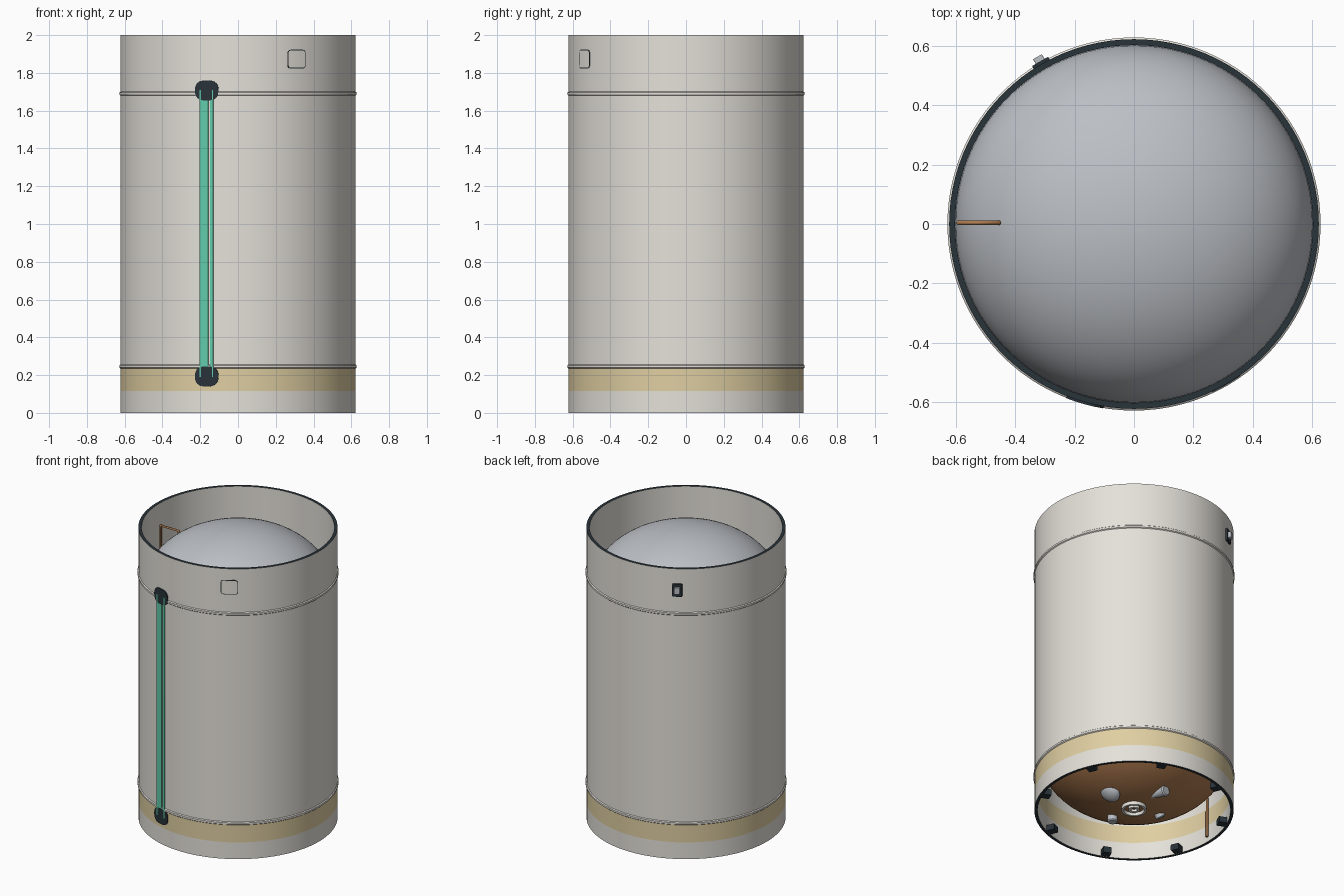
import bpy, bmesh, math
from mathutils import Vector, Matrix

if "Cube" in bpy.data.objects:
    bpy.data.objects.remove(bpy.data.objects["Cube"])

R, RI, SEG = 0.622, 0.602, 96


def material(name, rgb):
    m = bpy.data.materials.new(name)
    m.diffuse_color = (*rgb, 1)
    m.use_nodes = True
    m.node_tree.nodes["Principled BSDF"].inputs["Base Color"].default_value = m.diffuse_color
    return m


WHITE = material("off_white", (0.78, 0.755, 0.70))
YELLOW = material("pale_yellow", (0.74, 0.62, 0.36))
DARK = material("dark_slate", (0.022, 0.033, 0.042))
GREEN = material("teal_green", (0.12, 0.60, 0.40))
GREY = material("light_grey", (0.50, 0.525, 0.56))
COPPER = material("copper_brown", (0.42, 0.195, 0.078))


def finish(name, bm, mats):
    bmesh.ops.recalc_face_normals(bm, faces=bm.faces)
    me = bpy.data.meshes.new(name)
    bm.to_mesh(me)
    bm.free()
    for m in mats:
        me.materials.append(m)
    ob = bpy.data.objects.new(name, me)
    bpy.context.collection.objects.link(ob)
    bpy.ops.object.select_all(action='DESELECT')
    ob.select_set(True)
    bpy.context.view_layer.objects.active = ob
    bpy.ops.object.shade_smooth_by_angle(angle=math.radians(30))
    return ob


def lathe(name, profile, mats, closed=True, seg=SEG, matrix=None, rule=None):
    """Spin an (r, z) profile around z; rule picks a material per face."""
    bm = bmesh.new()
    rows = [[bm.verts.new((r * math.cos(2 * math.pi * k / seg),
                           r * math.sin(2 * math.pi * k / seg), z))
             for k in range(seg)] for r, z in profile]
    n = len(rows)
    for i in range(n if closed else n - 1):
        a, b = rows[i], rows[(i + 1) % n]
        for k in range(seg):
            j = (k + 1) % seg
            bm.faces.new((a[k], a[j], b[j], b[k]))
    bmesh.ops.remove_doubles(bm, verts=bm.verts, dist=1e-5)
    if rule:
        bm.normal_update()
        for f in bm.faces:
            f.material_index = rule(f)
    if matrix:
        bm.transform(matrix)
    return finish(name, bm, mats)


def wall_plate(name, deg, r0, r1, w, h, z, corner, mat, shift=0, curved=False):
    """Rounded rectangle extruded outwards along the wall's radius, optionally wrapped."""
    bm = bmesh.new()
    pts = []
    for q, (sx, sz) in enumerate(((1, 1), (-1, 1), (-1, -1), (1, -1))):
        for s in range(5):
            a = math.radians(90 * q + 22.5 * s)
            pts.append((shift + sx * (w / 2 - corner) + corner * math.cos(a),
                        z + sz * (h / 2 - corner) + corner * math.sin(a)))
    lo = [bm.verts.new((r0, y, zz)) for y, zz in pts]
    hi = [bm.verts.new((r1, y, zz)) for y, zz in pts]
    bm.faces.new(lo)
    bm.faces.new(hi)
    for i in range(len(pts)):
        j = (i + 1) % len(pts)
        bm.faces.new((lo[i], lo[j], hi[j], hi[i]))
    if curved:
        for i in range(1, 10):
            bmesh.ops.bisect_plane(bm, geom=bm.verts[:] + bm.edges[:] + bm.faces[:],
                                   plane_co=(0, shift + w * (i / 10 - 0.5), 0),
                                   plane_no=(0, 1, 0), dist=1e-6)
        for v in bm.verts:
            r, a = v.co.x, v.co.y / R
            v.co.x, v.co.y = r * math.cos(a), r * math.sin(a)
    bm.transform(Matrix.Rotation(math.radians(deg), 4, 'Z'))
    return finish(name, bm, [mat])


# Open tube with dark end rims and a painted band near the bottom
def shell_rule(f):
    if abs(f.normal.z) > 0.9:
        return 2
    return 1 if 0.115 < f.calc_center_median().z < 0.235 else 0


heights = (0, 0.115, 0.235, 2.0)
lathe("outer_shell", [(R, z) for z in heights] + [(RI, z) for z in reversed(heights)],
      [WHITE, YELLOW, DARK], rule=shell_rule)

# Raised hoops with chamfered edges
for name, z in (("lower_hoop", 0.246), ("upper_hoop", 1.69)):
    lathe(name, [(0.618, z - 0.011), (0.622, z - 0.011), (0.628, z - 0.006),
                 (0.628, z + 0.006), (0.622, z + 0.011), (0.618, z + 0.011)], [WHITE])

# Domes closing the tank inside the shell
for name, z0, h, mat in (("upper_dome", 1.56, 0.42, GREY), ("lower_dome", 0.44, -0.42, COPPER)):
    arc = [math.radians(90 * i / 20) for i in range(21)]
    lathe(name, [(RI * math.cos(a), z0 + h * math.sin(a)) for a in arc], [mat], closed=False)

# Cable duct: a wide and a narrow flat strip, with wrapped end caps
DUCT = -105.4
wall_plate("duct_wide_strip", DUCT, 0.612, 0.6283, 0.046, 1.52, 0.95, 0.001, GREEN, shift=-0.014)
wall_plate("duct_narrow_strip", DUCT, 0.612, 0.6283, 0.018, 1.52, 0.95, 0.001, GREEN, shift=0.028)
for name, z in (("lower_duct_cap", 0.193), ("upper_duct_cap", 1.707)):
    wall_plate(name, DUCT, 0.612, 0.629, 0.128, 0.105, z, 0.045, DARK, curved=True)

# Access hatch on a thin dark gasket
wall_plate("hatch_gasket", -60, 0.612, 0.6235, 0.109, 0.099, 1.873, 0.016, DARK, curved=True)
wall_plate("hatch_door", -60, 0.612, 0.6245, 0.100, 0.090, 1.873, 0.012, WHITE, curved=True)

# Socket on the opposite side
wall_plate("socket_base", 120, 0.612, 0.632, 0.062, 0.086, 1.855, 0.004, DARK)
wall_plate("socket_body", 120, 0.62, 0.650, 0.034, 0.044, 1.858, 0.004, GREY)

# Dark blocks round the lower rim
for i in range(8):
    wall_plate("rim_block_%d" % (i + 1), 22.5 + 45 * i, 0.55, 0.608, 0.055, 0.042, 0.022,
               0.004, DARK)

# Vent pipe running down the wall and bending into the upper dome
curve = bpy.data.curves.new("vent_pipe", 'CURVE')
curve.dimensions = '3D'
curve.bevel_depth = 0.008
curve.bevel_resolution = 2
curve.use_fill_caps = True
path = [(-0.592, 0.03), (-0.592, 1.85), (-0.455, 1.85), (-0.452, 1.80)]
spline = curve.splines.new('POLY')
spline.points.add(len(path) - 1)
for p, (x, z) in zip(spline.points, path):
    p.co = (x, 0.004, z, 1)
curve.materials.append(COPPER)
bpy.context.collection.objects.link(bpy.data.objects.new("vent_pipe", curve))

# Outlet ring and hub at the lower dome's tip
lathe("outlet_ring", [(0.064, 0.001), (0.078, 0.001), (0.078, 0.06), (0.064, 0.06)],
      [WHITE], seg=32)
lathe("outlet_hub", [(0.020, 0.004), (0.036, 0.004), (0.036, 0.05), (0.020, 0.05)],
      [WHITE], seg=24)


# Small fittings around the outlet
def fitting(name, deg, dist, z, tilt, profile):
    a = math.radians(deg)
    axis = Vector((math.cos(a) * math.sin(tilt), math.sin(a) * math.sin(tilt), -math.cos(tilt)))
    m = Matrix.Translation((dist * math.cos(a), dist * math.sin(a), z))
    m = m @ axis.to_track_quat('Z', 'Y').to_matrix().to_4x4()
    lathe(name, profile, [GREY], closed=False, seg=24, matrix=m)


dish = [(0.066 * math.sin(t), -0.036 * math.cos(t)) for t in
        [math.pi * i / 10 for i in range(11)]]
can = [(0, -0.05), (0.032, -0.05), (0.032, 0.03), (0.026, 0.037), (0, 0.037)]
nozzle = [(0, -0.06), (0.018, -0.06), (0.036, 0.055), (0.028, 0.062), (0, 0.062)]
fitting("round_pod", 2, 0.2, 0.052, 0.6, dish)
fitting("can_fitting", 272, 0.2, 0.039, 0.0, can)
fitting("nozzle_back", 98, 0.21, 0.045, 1.5, nozzle)
fitting("nozzle_left", 180, 0.2, 0.06, 0.6, can)
